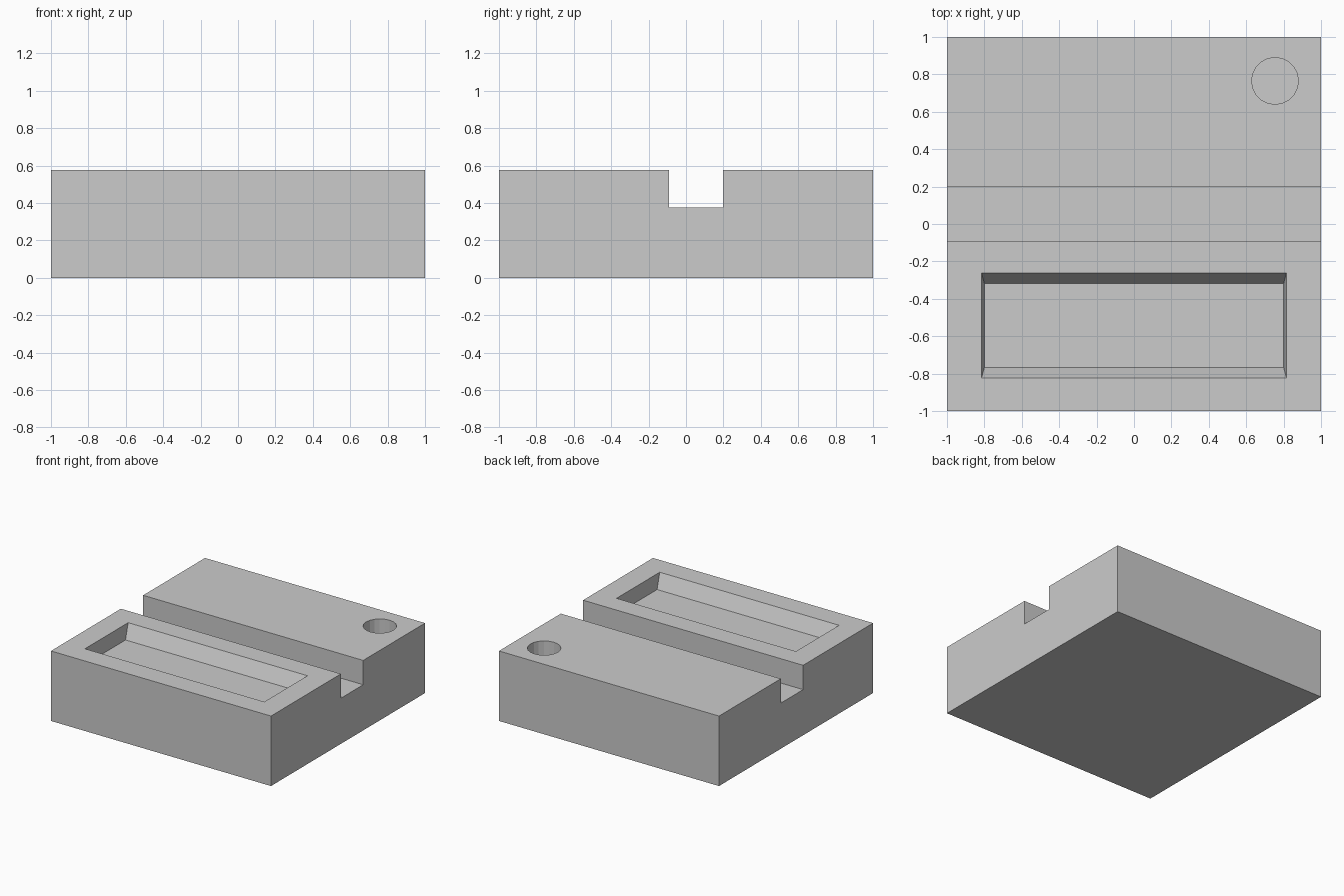
import bpy
import bmesh
from mathutils import Matrix, Vector

if "Cube" in bpy.data.objects:
    bpy.data.objects.remove(bpy.data.objects["Cube"], do_unlink=True)

TOP = 0.575
GROOVE_FLOOR = 0.375
POCKET_FLOOR = 0.458
HOLE_FLOOR = 0.2

grey = bpy.data.materials.new("light grey")
grey.use_nodes = True
colour = (0.6, 0.6, 0.6, 1)
grey.diffuse_color = colour
grey.node_tree.nodes["Principled BSDF"].inputs["Base Color"].default_value = colour


def finish(name, bm):
    bmesh.ops.recalc_face_normals(bm, faces=bm.faces)
    mesh = bpy.data.meshes.new(name)
    bm.to_mesh(mesh)
    bm.free()
    mesh.materials.append(grey)
    obj = bpy.data.objects.new(name, mesh)
    bpy.context.collection.objects.link(obj)
    return obj


def prism(name, lower, shift, upper=None):
    """Solid between a polygon and its shifted (or replaced) copy."""
    bm = bmesh.new()
    upper = upper or [Vector(p) + Vector(shift) for p in lower]
    a = [bm.verts.new(p) for p in lower]
    b = [bm.verts.new(p) for p in upper]
    bm.faces.new(a)
    bm.faces.new(b)
    for i in range(len(a)):
        j = (i + 1) % len(a)
        bm.faces.new((a[i], a[j], b[j], b[i]))
    return finish(name, bm)


def rectangle(half_x, front, back, z):
    return [Vector(p) for p in ((-half_x, front, z), (half_x, front, z),
                                (half_x, back, z), (-half_x, back, z))]


# Block with a groove running across its full width
profile = [(-1, 0), (1, 0), (1, TOP), (0.197, TOP), (0.197, GROOVE_FLOOR),
           (-0.092, GROOVE_FLOOR), (-0.092, TOP), (-1, TOP)]
block = prism("stand_block", [(-1, y, z) for y, z in profile], (2, 0, 0))

# Tapered pocket cutter, its slopes carried on above the top face
floor = rectangle(0.80, -0.767, -0.318, POCKET_FLOOR)
rim = rectangle(0.815, -0.823, -0.262, TOP)
raised = [f.lerp(r, 1.5) for f, r in zip(floor, rim)]
pocket = prism("pocket_cutter", floor, None, raised)

# Round hole cutter
bm = bmesh.new()
depth = TOP + 0.1 - HOLE_FLOOR
bmesh.ops.create_cone(bm, cap_ends=True, segments=20, radius1=0.125,
                      radius2=0.125, depth=depth,
                      matrix=Matrix.Translation((0.754, 0.765, HOLE_FLOOR + depth / 2)))
hole = finish("hole_cutter", bm)

# Cut the recesses and bake the result
for cutter in (pocket, hole):
    mod = block.modifiers.new(cutter.name, 'BOOLEAN')
    mod.operation = 'DIFFERENCE'
    mod.solver = 'EXACT'
    mod.object = cutter
    cutter.hide_render = True

bpy.context.view_layer.update()
baked = bpy.data.meshes.new_from_object(
    block.evaluated_get(bpy.context.evaluated_depsgraph_get()))
block.modifiers.clear()
block.data = baked
for cutter in (pocket, hole):
    bpy.data.objects.remove(cutter, do_unlink=True)
baked.materials.clear()
baked.materials.append(grey)
for face in baked.polygons:
    face.material_index = 0
